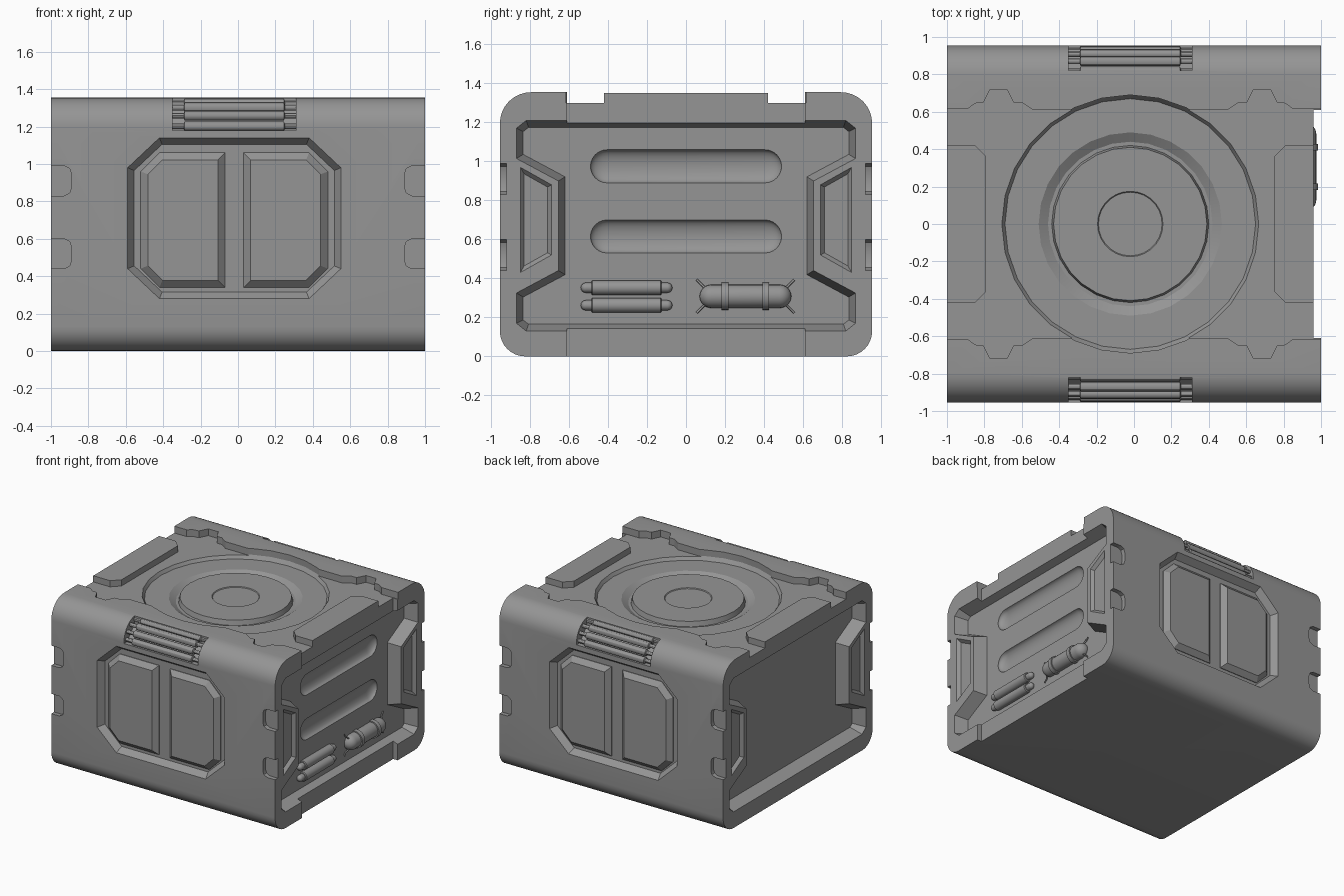
import bpy, bmesh, math
from mathutils import Vector

if bpy.data.objects.get("Cube"):
    bpy.data.objects.remove(bpy.data.objects["Cube"], do_unlink=True)

C = -0.02        # centre line of the lid and panel details
MID = 0.67       # mid height of the end recesses
PANEL = 0.71     # mid height of the wall panels

grey = bpy.data.materials.new("plain grey metal")
grey.use_nodes = True
tone = (0.3, 0.3, 0.3, 1)
grey.diffuse_color = tone
grey.node_tree.nodes["Principled BSDF"].inputs["Base Color"].default_value = tone


# Mappings from a flat outline plus a depth to space
def end(s):
    return lambda u, v, d: (s * d, u, v)


def wall(s):
    return lambda u, v, d: (u, s * d, v)


def top(u, v, d):
    return (u, v, d)


def loft(name, sections, place):
    """Bridge equal-length outlines at successive depths and cap both ends."""
    bm = bmesh.new()
    rings = [[bm.verts.new(place(u, v, d)) for u, v in poly] for poly, d in sections]
    n = len(rings[0])
    for a, b in zip(rings, rings[1:]):
        for i in range(n):
            bm.faces.new((a[i], a[(i + 1) % n], b[(i + 1) % n], b[i]))
    bm.faces.new(rings[0])
    bm.faces.new(rings[-1])
    bmesh.ops.recalc_face_normals(bm, faces=bm.faces)
    mesh = bpy.data.meshes.new(name)
    bm.to_mesh(mesh)
    bm.free()
    mesh.materials.append(grey)
    ob = bpy.data.objects.new(name, mesh)
    bpy.context.scene.collection.objects.link(ob)
    smooth(mesh)
    return ob


def smooth(mesh):
    mesh.shade_smooth()
    mesh.set_sharp_from_angle(angle=math.radians(30))


def circle(r, n, cu=0, cv=0):
    return [(cu + r * math.cos(2 * math.pi * i / n), cv + r * math.sin(2 * math.pi * i / n))
            for i in range(n)]


def lathe(name, profile, place, n=16, cu=0, cv=0):
    return loft(name, [(circle(r, n, cu, cv), d) for r, d in profile], place)


def quad(edge, cu, cv):
    """Mirror a quarter outline, listed from the middle outward, into a closed one."""
    back = edge[::-1]
    return ([(cu + x, cv + y) for x, y in back] + [(cu - x, cv + y) for x, y in edge]
            + [(cu - x, cv - y) for x, y in back] + [(cu + x, cv - y) for x, y in edge])


def inset(poly, dist):
    pts = [Vector(p) for p in poly]
    area = sum(a.x * b.y - b.x * a.y for a, b in zip(pts, pts[1:] + pts[:1]))
    sign = 1 if area > 0 else -1
    out = []
    for i, p in enumerate(pts):
        e1 = (p - pts[i - 1]).normalized()
        e2 = (pts[(i + 1) % len(pts)] - p).normalized()
        n1, n2 = Vector((-e1.y, e1.x)) * sign, Vector((-e2.y, e2.x)) * sign
        out.append(tuple(p + (n1 + n2) * dist / (1 + n1.dot(n2))))
    return out


def box(u0, u1, v0, v1):
    return [(u0, v0), (u1, v0), (u1, v1), (u0, v1)]


def capsule(y0, y1, r):
    """Radius and position pairs for a round-ended rod."""
    arc = [(r * math.sin(a), r * math.cos(a)) for a in [math.pi / 2 * i / 6 for i in range(7)]]
    arc[0] = (r * 0.05, r)
    return [(q, y0 + r - h) for q, h in arc] + [(q, y1 - r + h) for q, h in arc[::-1]]


# Body: rounded profile run from end to end
outline = []
for k, (y, z, r) in enumerate([(1, 1.355, 0.16), (-1, 1.355, 0.16), (-1, 0, 0.13), (1, 0, 0.13)]):
    cz = z - r if z else r
    for i in range(9):
        a = math.pi / 2 * (k + i / 8)
        outline.append((y * (0.955 - r) + r * math.cos(a), cz + r * math.sin(a)))
body = loft("crate_body", [(outline, -1), (outline, 1)], end(1))
cutters = []

# Lid channel between the notched rails, then the round hatch
rail = [(0.52, 0.61), (0.58, 0.65), (0.625, 0.65), (0.66, 0.72), (0.75, 0.72),
        (0.785, 0.65), (0.83, 0.645), (0.87, 0.615), (1.1, 0.615)]
channel = quad(rail, C, 0)
cutters.append(loft("channel_cutter", [(channel, 1.3), (channel, 1.5)], top))
hatch = [(0.17, 1.278), (0.175, 1.284), (0.41, 1.284), (0.42, 1.245), (0.44, 1.245),
         (0.49, 1.275), (0.67, 1.275), (0.69, 1.305), (0.69, 1.5)]
cutters.append(lathe("hatch_cutter", hatch, top, 28, C))

# End recesses with side pillars and their sunken panels
recess = quad([(0.82, 0.54), (0.87, 0.5), (0.87, 0.345), (0.655, 0.23)], 0, MID)
for s in (1, -1):
    cutters.append(loft("recess_cutter", [(recess, 1.1), (recess, 1), (inset(recess, 0.035), 0.9)], end(s)))
    for t in (1, -1):
        panel = [(t * y, MID + z) for y, z in [(0.85, -0.24), (0.85, 0.3), (0.69, 0.21), (0.69, -0.15)]]
        cutters.append(loft("pillar_cutter", [(panel, 1.1), (panel, 1), (inset(panel, 0.02), 0.975)], end(s)))
notch = box(-0.61, 0.61, -0.2, 1.6)
cutters.append(loft("notch_cutter", [(notch, 0.96), (notch, 1.2)], end(1)))

# Long round-ended grooves in the equipped end
for z in (0.975, 0.615):
    cutters.append(lathe("groove_cutter", capsule(-0.49, 0.49, 0.085),
                         lambda u, v, d, z=z: (0.9 + 0.5 * u, d, z + v), 20))

# Wall panels, vent slots and grip slots on front and back
octagon = quad([(0.4, 0.43), (0.57, 0.27)], C, PANEL)
vent = [(-1.1, 1.18), (-0.915, 1.18), (-0.82, 1.29), (-0.82, 1.5), (-1.1, 1.5)]
for s in (1, -1):
    cutters.append(loft("panel_cutter", [(octagon, 1.1), (octagon, 0.955), (inset(octagon, 0.035), 0.905)], wall(s)))
    cutters.append(loft("vent_cutter", [([(-s * y, z) for y, z in vent], x) for x in (C - 0.33, C + 0.33)], end(1)))
    for t in (1, -1):
        for z in (0.91, 0.52):
            grip = [(t * x, z + h) for x, h in [(1.1, -0.08), (0.93, -0.08), (0.9, -0.065), (0.89, -0.035),
                                                (0.89, 0.035), (0.9, 0.065), (0.93, 0.08), (1.1, 0.08)]]
            cutters.append(loft("grip_cutter", [(grip, 0.92), (grip, 1.1)], wall(s)))

# Carve the body and discard the cutters
for c in cutters:
    mod = body.modifiers.new("carve", 'BOOLEAN')
    mod.operation, mod.solver, mod.object = 'DIFFERENCE', 'EXACT', c
    c.hide_render = True
bpy.context.view_layer.update()
carved = bpy.data.meshes.new_from_object(body.evaluated_get(bpy.context.evaluated_depsgraph_get()))
body.modifiers.clear()
body.data = carved
for c in cutters:
    bpy.data.objects.remove(c, do_unlink=True)
smooth(carved)

# Raised lid plates at both ends
for s, side in ((1, "left"), (-1, "right")):
    plate = [(C + s * x, y) for x, y in [(0.98, -0.42), (0.83, -0.42), (0.77, -0.36),
                                         (0.77, 0.36), (0.83, 0.42), (0.98, 0.42)]]
    loft("lid_plate_" + side, [(plate, 1.28), (plate, 1.35)], top)

# Wall pads and vent bars
for s, face in ((-1, "front"), (1, "back")):
    for t, side in ((1, "left"), (-1, "right")):
        pad = [(C + t * x, PANEL - 0.01 + z) for x, z in [(0.05, -0.36), (0.4, -0.36), (0.5, -0.26),
                                                          (0.5, 0.26), (0.4, 0.36), (0.05, 0.36)]]
        loft(f"{face}_pad_{side}", [(pad, 0.89), (pad, 0.91), (inset(pad, 0.038), 0.945)], wall(s))
    for i in range(4):
        a = math.radians(3 + 26 * i)
        bar = [(0.015, C - 0.33), (0.015, C - 0.27), (0.026, C - 0.265),
               (0.026, C + 0.265), (0.015, C + 0.27), (0.015, C + 0.33)]
        lathe(f"{face}_vent_bar", bar, end(1), 12,
              s * (0.795 + 0.13 * math.cos(a)), 1.195 + 0.13 * math.sin(a))


# Equipment on the left end: twin canisters and a strapped tank
def along(z, x=0.915):
    return lambda u, v, d: (x + u, d, z + v)


for z in (0.352, 0.262):
    lathe("canister_core", capsule(-0.54, -0.07, 0.026), along(z))
    lathe("canister_sleeve", [(0.032, -0.485), (0.038, -0.48), (0.038, -0.13), (0.032, -0.125)], along(z))
lathe("tank", capsule(0.07, 0.54, 0.06), along(0.308), 20)
for y in (0.2, 0.41):
    lathe("tank_strap", [(0.07, y - 0.017), (0.07, y + 0.017)], along(0.308), 20)
for sy in (1, -1):
    for sz in (1, -1):
        cable = bpy.data.curves.new("tank_cable", 'CURVE')
        cable.dimensions = '3D'
        cable.bevel_depth, cable.bevel_resolution = 0.006, 1
        line = cable.splines.new('POLY')
        line.points.add(2)
        for p, (y, z) in zip(line.points, [(0.2, 0.035), (0.225, 0.06), (0.25, 0.085)]):
            p.co = (0.93 if y < 0.22 else 0.91, 0.305 + sy * y, 0.308 + sz * z, 1)
        cable.materials.append(grey)
        bpy.context.scene.collection.objects.link(bpy.data.objects.new("tank_cable", cable))
